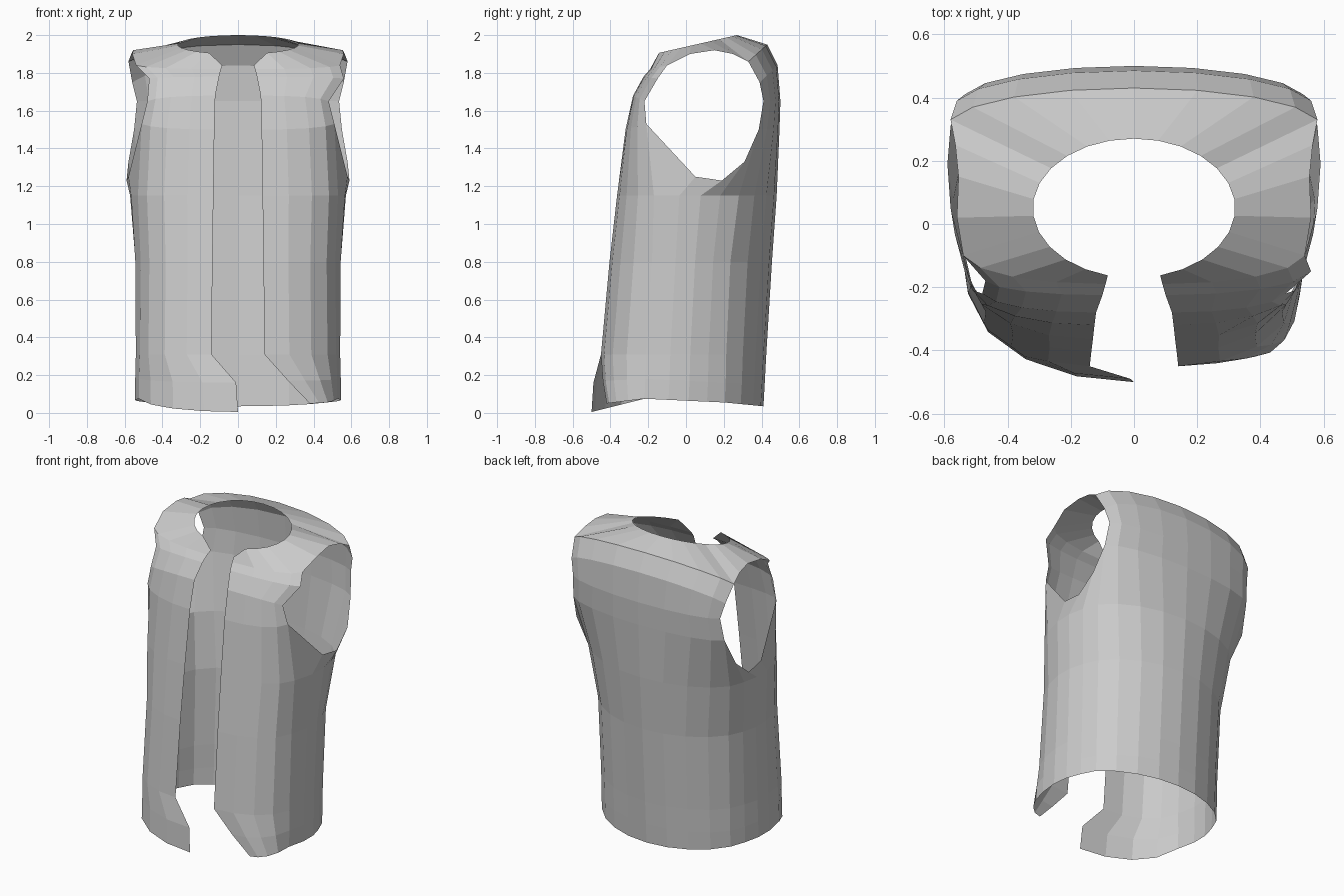
import bpy, bmesh
from math import sin, cos, pi, radians
from mathutils import Vector as V

if "Cube" in bpy.data.objects:
    bpy.data.objects.remove(bpy.data.objects["Cube"])

N = 4  # segments on each front panel and each half of the back

# Each ring runs: front edge, front of armhole, back of armhole, centre back,
# then the sweep angle of the back oval and the outward bulge of the side
RINGS = [
    [(.14, -.45, .05), (.525, -.22, .075), (.468, .205, .055), (0, .41, .035), 60, .045],
    [(.14, -.45, .17), (.525, -.215, .18), (.468, .21, .16), (0, .417, .16), 60, .045],
    [(.14, -.45, .31), (.52, -.21, .31), (.468, .213, .31), (0, .425, .31), 60, .045],
    [(.135, -.405, .80), (.515, -.18, .80), (.475, .235, .80), (0, .455, .80), 60, .05],
    [(.13, -.365, 1.15), (.53, -.17, 1.15), (.515, .28, 1.15), (0, .48, 1.15), 66, .05],
    [(.125, -.32, 1.50), (.51, -.21, 1.53), (.55, .385, 1.50), (0, .495, 1.50), 80, 0],
    [(.12, -.28, 1.68), (.48, -.22, 1.65), (.535, .41, 1.65), (0, .50, 1.65), 80, 0],
    [(.10, -.225, 1.78), (.47, -.18, 1.77), (.56, .39, 1.75), (0, .485, 1.84), 80, 0],
    [(.09, -.19, 1.82), (.54, -.10, 1.84), (.58, .33, 1.86), (0, .43, 1.95), 80, 0],
]
# Armhole bottom (ring 5) and shoulder edge (ring 8)
SIDES = {5: [(.58, .05, 1.25), (.59, .19, 1.23), (.58, .31, 1.33)],
         8: [(.56, .02, 1.90), (.555, .15, 1.92), (.565, .25, 1.90)]}
# The two sides differ at the front hem and at one shoulder fold
HEM = {1: [(.38, -.42, .05), (.265, -.44, .17)],
       -1: [(0, -.50, .005), (.01, -.49, .16)]}


def arc(mid, side, sweep, power):
    """Part of an oval from a point near the centre line out to the side."""
    mid, side, end = V(mid), V(side), radians(sweep)
    pts = []
    for i in range(N + 1):
        a = i / N * end
        s = sin(a) / sin(end)
        c = max((cos(a) - cos(end)) / (1 - cos(end)), 0) ** power
        pts.append(V((mid.x + (side.x - mid.x) * s,
                      side.y + (mid.y - side.y) * c,
                      side.z + (mid.z - side.z) * c)))
    return pts


def ring(k, s):
    edge, front, back, centre, sweep, bulge = RINGS[k]
    if k < 2:
        edge = HEM[s][k]
    if k == 7 and s == 1:
        front = (.56, -.15, 1.77)
    if k in SIDES:
        side = [V(p) for p in SIDES[k]]
    else:
        side = [V(front).lerp(V(back), t) + V((bulge * sin(pi * t), 0, 0))
                for t in (.3, .55, .78)]
    return arc(edge, front, 80, .9) + side + arc(centre, back, sweep, 1)[::-1]


def neckline():
    pts = []
    n = 2 * N + 4
    for j in range(n + 1):
        a = radians(15 + 165 * j / n)
        pts.append(V((.32 * sin(a), .05 - .22 * cos(a),
                      1.84 if j == 0 else 1.95 - .05 * cos(a))))
    return pts


# Open-fronted vest shell, one half per side
bm = bmesh.new()
for s in (1, -1):
    rows = [ring(k, s) for k in range(len(RINGS))] + [neckline()]
    grid = [[bm.verts.new((s * p.x, p.y, p.z)) for p in r] for r in rows]
    for k in range(len(grid) - 1):
        for j in range(len(grid[0]) - 1):
            if 5 <= k < 8 and N <= j < N + 4:   # armhole
                continue
            q = [grid[k][j], grid[k][j + 1], grid[k + 1][j + 1], grid[k + 1][j]]
            bm.faces.new(q if s == 1 else q[::-1])

# Join the halves along the centre back only
seam = [v for v in bm.verts if abs(v.co.x) < 1e-4 and v.co.y > 0]
bmesh.ops.remove_doubles(bm, verts=seam, dist=.001)
loose = [v for v in bm.verts if not v.link_faces]
bmesh.ops.delete(bm, geom=loose, context='VERTS')

mesh = bpy.data.meshes.new("vest")
bm.to_mesh(mesh)
bm.free()
vest = bpy.data.objects.new("vest", mesh)
bpy.context.collection.objects.link(vest)
